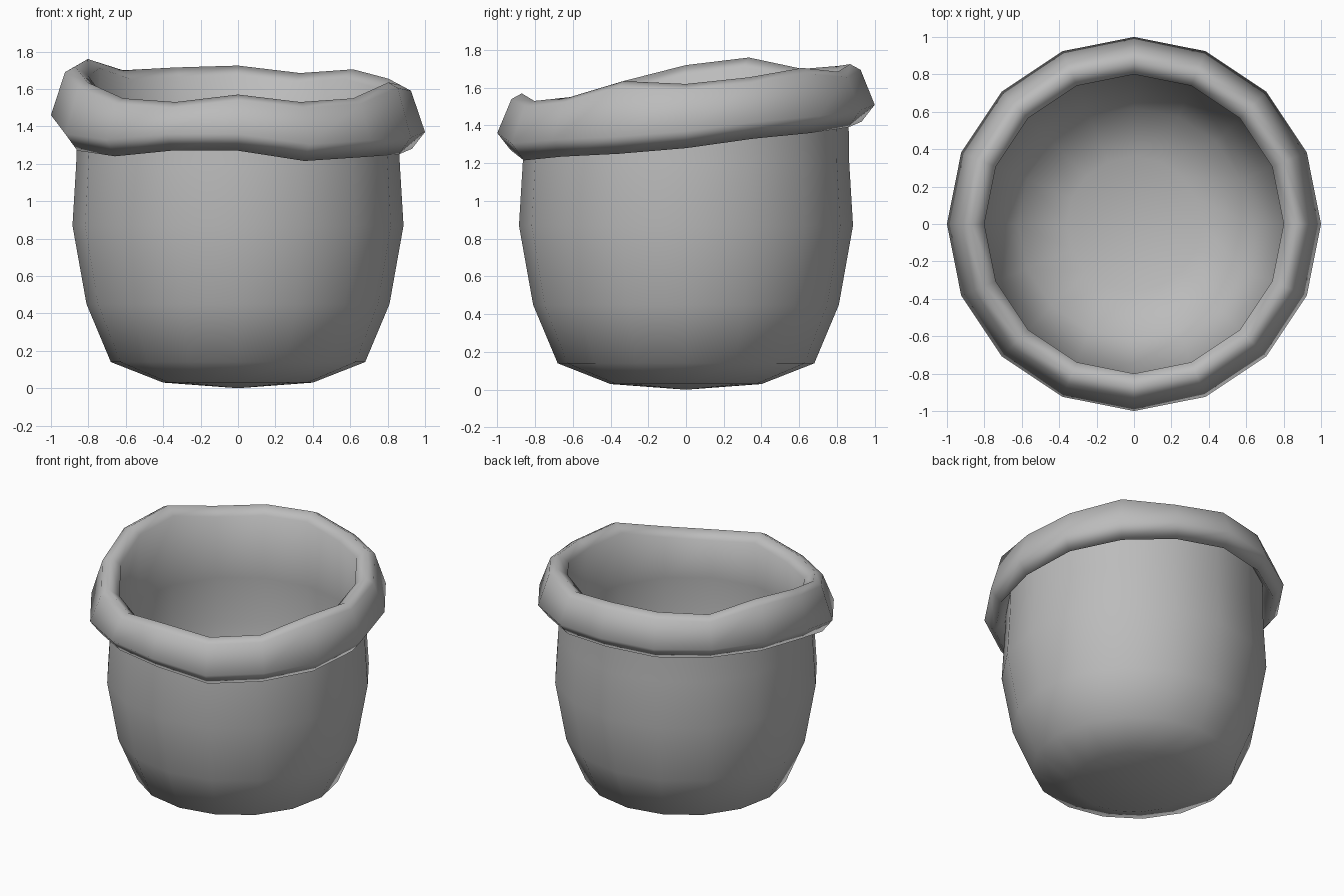
import bpy, bmesh, math

SIDES = 16

cube = bpy.data.objects.get("Cube")
if cube:
    bpy.data.objects.remove(cube, do_unlink=True)

cloth = bpy.data.materials.new("plain grey")
cloth.use_nodes = True
grey = (0.5, 0.5, 0.5, 1)
cloth.diffuse_color = grey
cloth.node_tree.nodes["Principled BSDF"].inputs["Base Color"].default_value = grey

# Uneven heights around the mouth, anticlockwise from the left (+x) side
CREST = [1.62, 1.655, 1.705, 1.685, 1.725, 1.715, 1.70, 1.76,
         1.72, 1.635, 1.55, 1.53, 1.57, 1.53, 1.55, 1.635]
HEM = [1.28, 1.33, 1.36, 1.39, 1.42, 1.41, 1.41, 1.40,
       1.37, 1.27, 1.24, 1.27, 1.27, 1.215, 1.235, 1.25]


def lathe(name, profile):
    """Spin (radius, height) points; a height may be a function of the side index."""
    bm = bmesh.new()
    rings = []
    for radius, height in profile:
        if radius == 0:
            rings.append([bm.verts.new((0, 0, height))] * SIDES)
            continue
        ring = []
        for k in range(SIDES):
            a = math.tau * k / SIDES
            z = height(k) if callable(height) else height
            ring.append(bm.verts.new((radius * math.cos(a), radius * math.sin(a), z)))
        rings.append(ring)
    for low, high in zip(rings, rings[1:]):
        for k in range(SIDES):
            n = (k + 1) % SIDES
            corners = dict.fromkeys((low[k], low[n], high[n], high[k]))
            bm.faces.new(list(corners)).smooth = True
    mesh = bpy.data.meshes.new(name)
    bm.to_mesh(mesh)
    bm.free()
    mesh.materials.append(cloth)
    obj = bpy.data.objects.new(name, mesh)
    bpy.context.collection.objects.link(obj)
    return obj


def crest(offset):
    return lambda k: CREST[k] + offset


def hem(offset):
    return lambda k: HEM[k] + offset


# Rounded outer wall, tucked under the cuff
lathe("outer_wall", [(0, 0), (0.4, 0.03), (0.68, 0.14), (0.81, 0.45),
                     (0.885, 0.87), (0.865, 1.2), (0.86, hem(0.1))])

# Rolled cuff: underside, hem, bulge, crest, then down the inside to the floor
lathe("cuff_and_lining", [(0.86, hem(0.1)), (0.93, hem(0)), (1.0, hem(0.09)),
                          (0.925, crest(-0.03)), (0.87, crest(0)), (0.8, crest(-0.05)),
                          (0.81, 1.2), (0.82, 0.87), (0.75, 0.47),
                          (0.62, 0.18), (0.36, 0.08), (0, 0.05)])
